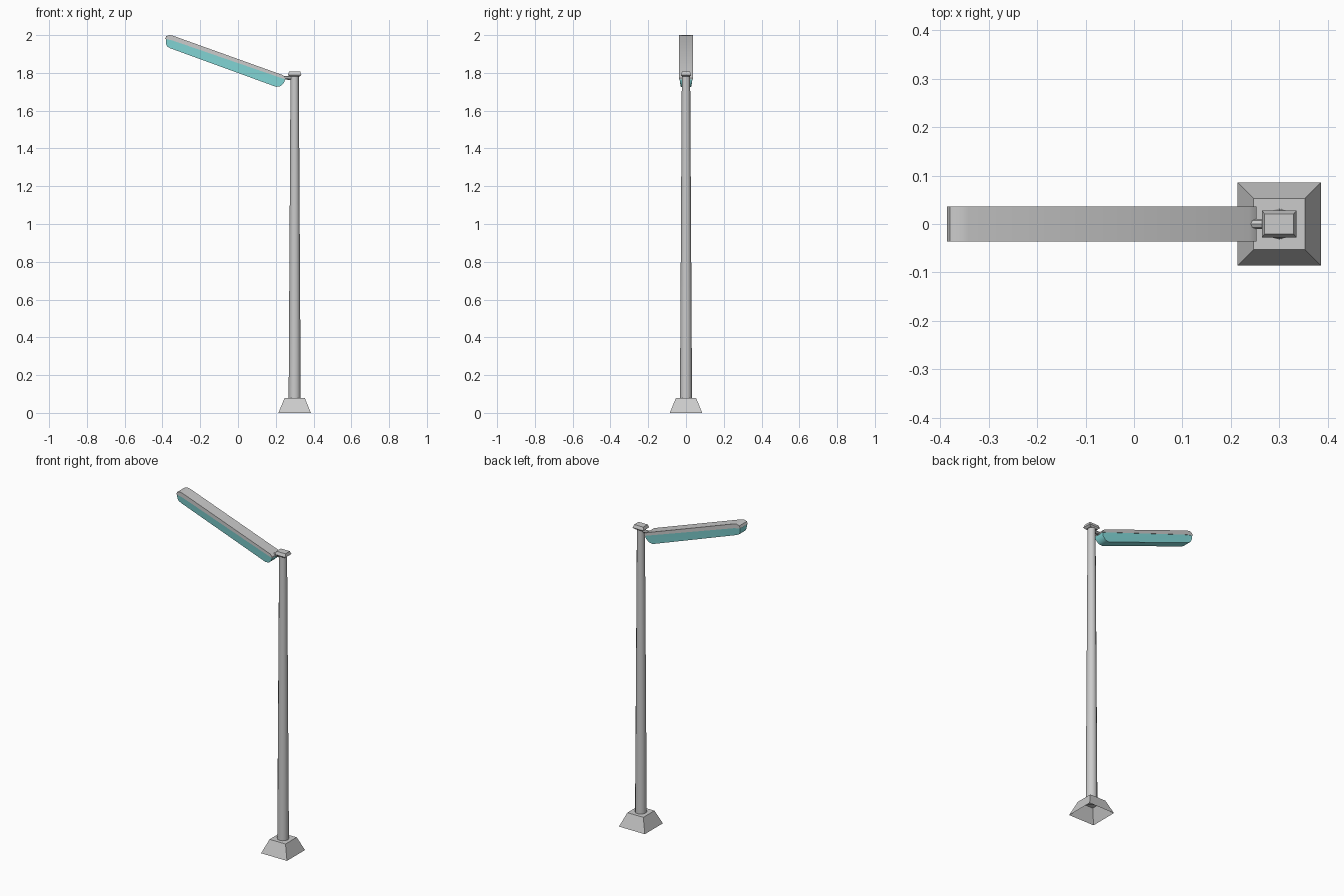
import bpy, bmesh, math
from mathutils import Vector

if "Cube" in bpy.data.objects:
    bpy.data.objects.remove(bpy.data.objects["Cube"])

PX = 0.30  # pole centre x


def finish(name, bm, mat=None, smooth=False):
    bmesh.ops.recalc_face_normals(bm, faces=bm.faces)
    me = bpy.data.meshes.new(name)
    bm.to_mesh(me)
    bm.free()
    ob = bpy.data.objects.new(name, me)
    bpy.context.collection.objects.link(ob)
    if mat:
        me.materials.append(mat)
    if smooth:
        bpy.context.view_layer.objects.active = ob
        ob.select_set(True)
        bpy.ops.object.shade_smooth_by_angle(angle=math.radians(40))
        ob.select_set(False)
    return ob


def frustum(name, layers, bottom):
    """Stack of rectangles (half x, half y, z), closed on top."""
    bm = bmesh.new()
    rings = [[bm.verts.new((PX + sx * a, sy * b, z))
              for sx, sy in ((-1, -1), (1, -1), (1, 1), (-1, 1))] for a, b, z in layers]
    for lo, hi in zip(rings, rings[1:]):
        for i in range(4):
            j = (i + 1) % 4
            bm.faces.new((lo[i], lo[j], hi[j], hi[i]))
    bm.faces.new(rings[-1])
    if bottom:
        bm.faces.new(rings[0][::-1])
    return finish(name, bm)


def rod(name, p0, p1, r0, r1, sides):
    """Tapered round bar between two points."""
    p0, p1 = Vector(p0), Vector(p1)
    bm = bmesh.new()
    d = p1 - p0
    m = d.to_track_quat('Z', 'Y').to_matrix().to_4x4()
    m.translation = (p0 + p1) / 2
    bmesh.ops.create_cone(bm, cap_ends=True, segments=sides, radius1=r0,
                          radius2=r1, depth=d.length, matrix=m)
    return finish(name, bm, smooth=True)


def side_profile(name, pts, mat=None):
    """Side outline (x, z, half width) mirrored across y."""
    bm = bmesh.new()
    a, b = [[bm.verts.new((x, s * w, z)) for x, z, w in pts] for s in (-1, 1)]
    n = len(pts)
    for i in range(n):
        j = (i + 1) % n
        bm.faces.new((a[i], a[j], b[j], b[i]))
    sides = [bm.faces.new(a), bm.faces.new(b[::-1])]
    bmesh.ops.triangulate(bm, faces=sides)
    return finish(name, bm, mat, smooth=True)


# foot, open underneath
frustum("base", [(0.086, 0.086, 0), (0.053, 0.053, 0.08)], False)

# pole with cap
rod("pole", (PX, 0, 0.075), (PX, 0, 1.79), 0.032, 0.022, 12)
frustum("pole_cap", [(0.024, 0.02, 1.780), (0.036, 0.028, 1.789), (0.030, 0.021, 1.807)], True)

# short arm joining lamp and pole
rod("lamp_arm", (0.235, 0, 1.775), (0.295, 0, 1.772), 0.010, 0.010, 8)

# lamp housing
W = 0.036
side_profile("lamp_housing", [(x, z, W) for x, z in (
    (-0.386, 1.980), (-0.380, 1.994), (-0.362, 2.0), (-0.342, 1.996),
    (0.238, 1.788), (0.253, 1.773), (0.252, 1.765), (-0.345, 1.971))])

# glass under the housing, narrowing downwards
glass = bpy.data.materials.new("glass")
glass.diffuse_color = (0.25, 0.75, 0.75, 1)
glass.use_nodes = True
glass.node_tree.nodes["Principled BSDF"].inputs["Base Color"].default_value = glass.diffuse_color
side_profile("lamp_glass", [
    (-0.382, 1.979, 0.034), (-0.382, 1.955, 0.031), (-0.375, 1.940, 0.029),
    (-0.358, 1.930, 0.027), (0.202, 1.726, 0.027), (0.226, 1.730, 0.029),
    (0.244, 1.748, 0.031), (0.250, 1.766, 0.034), (-0.345, 1.972, 0.034)], glass)
